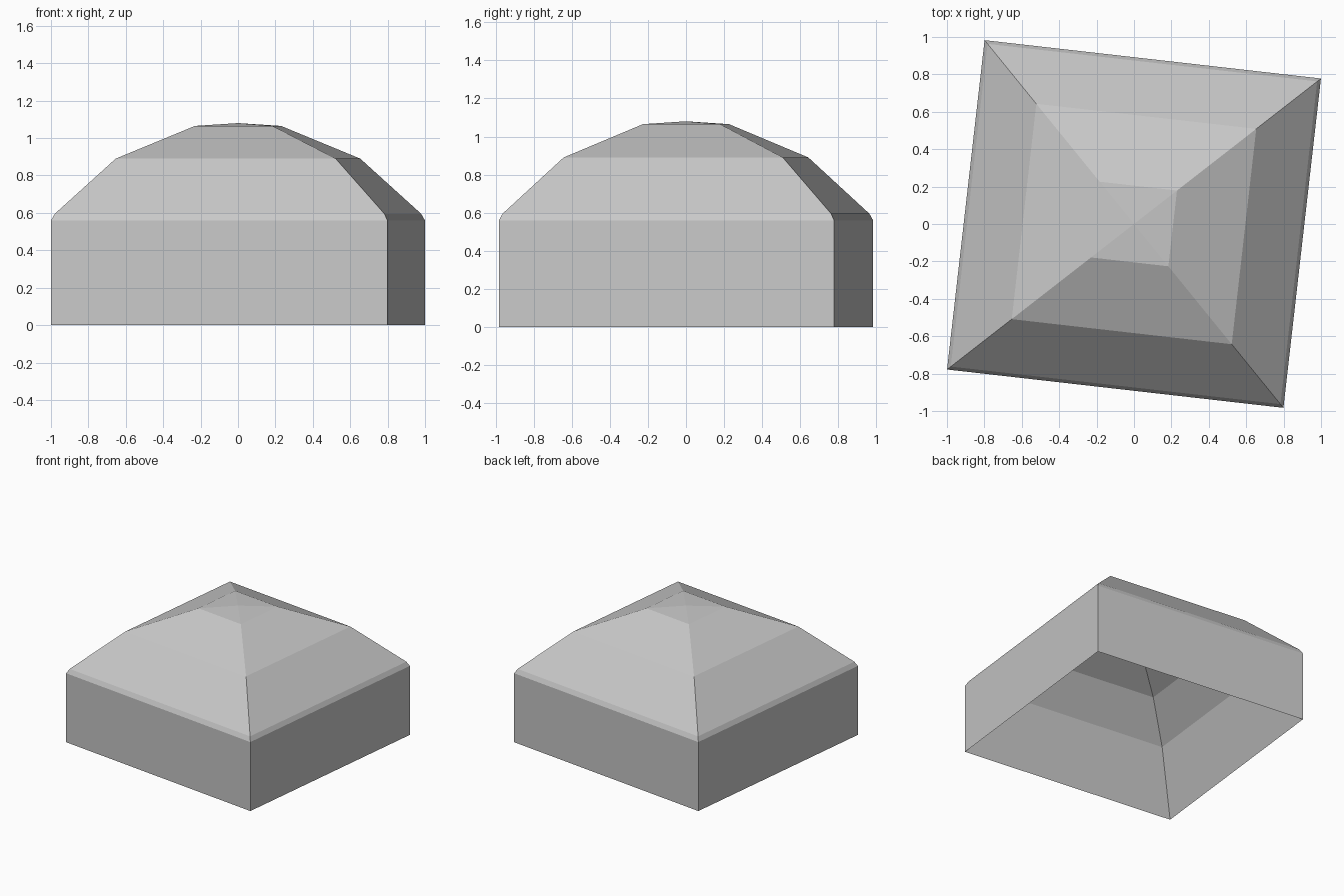
import bpy, bmesh
from math import radians
from mathutils import Matrix

cube = bpy.data.objects.get("Cube")
if cube:
    bpy.data.objects.remove(cube, do_unlink=True)

HALF_X, HALF_Y = 0.905, 0.886
TURN = Matrix.Rotation(radians(-6.5), 4, 'Z')

# Profiles as (scale of the footprint, height), from the rim upward
OUTER = [(1, 0.56), (0.98, 0.595), (0.654, 0.89), (0.23, 1.065)]
INNER = [(0.78, 0.46), (0.534, 0.707), (0.25, 0.84)]

grey = bpy.data.materials.new("light grey")
grey.use_nodes = True
colour = (0.58, 0.58, 0.58, 1)
grey.diffuse_color = colour
grey.node_tree.nodes["Principled BSDF"].inputs["Base Color"].default_value = colour

bm = bmesh.new()


def ring(scale, z):
    corners = [(-1, -1), (1, -1), (1, 1), (-1, 1)]
    return [bm.verts.new((x * HALF_X * scale, y * HALF_Y * scale, z)) for x, y in corners]


def skin(start, profile, apex_z):
    """Stack four-sided rings from a start ring and close them at a point."""
    low = start
    for scale, z in profile:
        high = ring(scale, z)
        for i in range(4):
            j = (i + 1) % 4
            bm.faces.new((low[i], low[j], high[j], high[i]))
        low = high
    apex = bm.verts.new((0, 0, apex_z))
    for i in range(4):
        bm.faces.new((low[i], low[(i + 1) % 4], apex))


# Outer walls and roof, then the hollow underside, sharing one sharp rim
rim = ring(1, 0)
skin(rim, OUTER, 1.08)
skin(rim, INNER, 0.88)

bmesh.ops.transform(bm, matrix=TURN, verts=bm.verts)
bmesh.ops.recalc_face_normals(bm, faces=bm.faces)
mesh = bpy.data.meshes.new("domed_cap")
bm.to_mesh(mesh)
bm.free()
mesh.materials.append(grey)
bpy.context.scene.collection.objects.link(bpy.data.objects.new("domed_cap", mesh))
